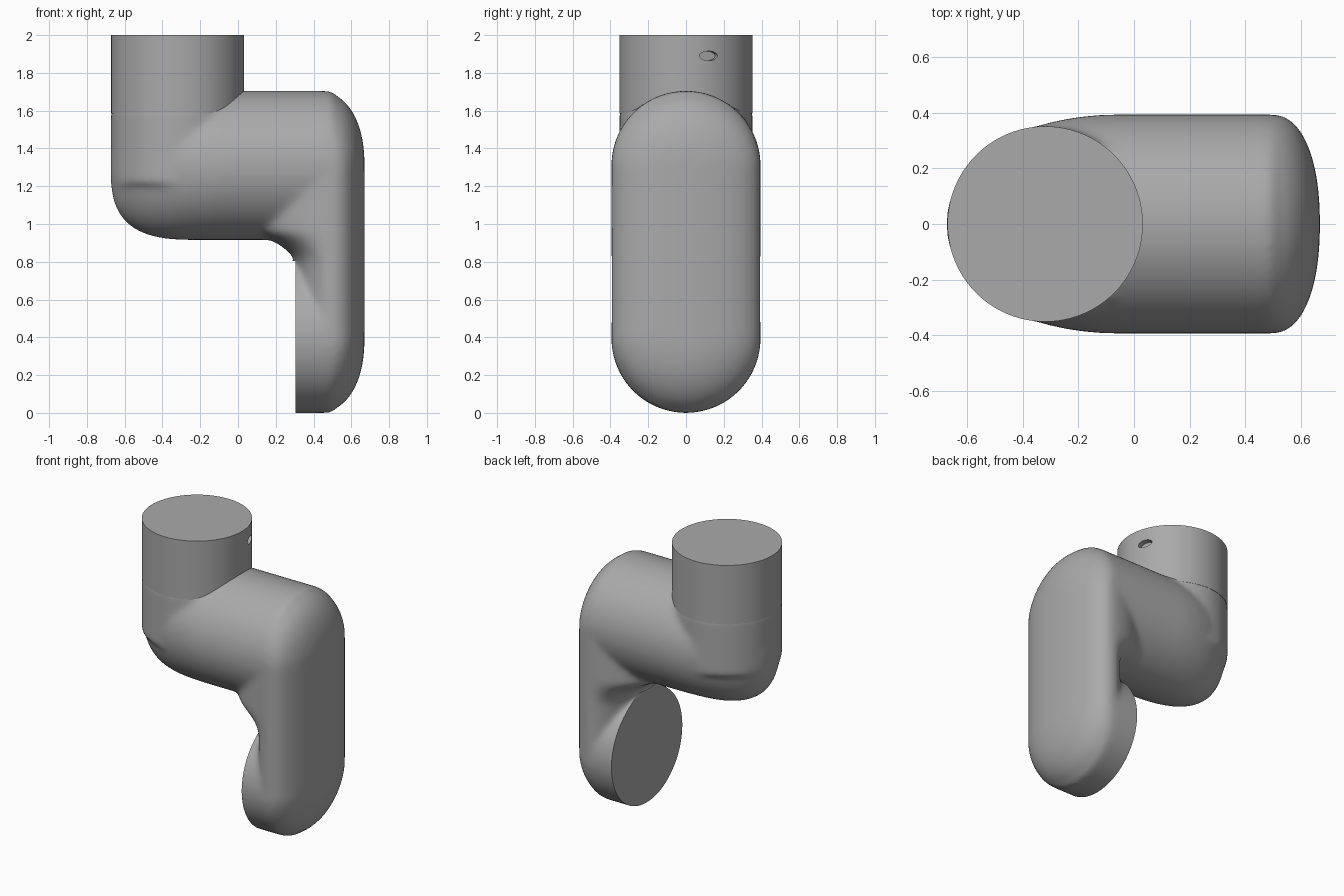
import bpy, bmesh, math
from mathutils import Matrix

cube = bpy.data.objects.get("Cube")
if cube:
    bpy.data.objects.remove(cube, do_unlink=True)

R = 0.395                    # arm tube radius
LOW, HIGH = 0.395, 1.31      # heights of the two joint axes
POST_X, POST_R = -0.32, 0.352
SEG = 96

grey = bpy.data.materials.new("casing_grey")
grey.use_nodes = True
colour = (0.4, 0.4, 0.4, 1)
grey.diffuse_color = colour
grey.node_tree.nodes["Principled BSDF"].inputs["Base Color"].default_value = colour


def loft(bm, rings):
    """Skin closed rings of points and cap both ends."""
    loops = [[bm.verts.new(p) for p in ring] for ring in rings]
    n = len(loops[0])
    for a, b in zip(loops, loops[1:]):
        for i in range(n):
            j = (i + 1) % n
            bm.faces.new((a[i], a[j], b[j], b[i]))
    bm.faces.new(loops[0][::-1])
    bm.faces.new(loops[-1])


def ellipse_ring(x, z, ry, rz):
    """Ring across the x axis."""
    angles = [math.tau * i / SEG for i in range(SEG)]
    return [(x, ry * math.cos(a), z + rz * math.sin(a)) for a in angles]


def cylinder(bm, x, z0, z1, r):
    bmesh.ops.create_cone(bm, cap_ends=True, segments=SEG, radius1=r, radius2=r,
                          depth=z1 - z0, matrix=Matrix.Translation((x, 0, (z0 + z1) / 2)))


def finish(bm, name):
    bmesh.ops.recalc_face_normals(bm, faces=bm.faces)
    mesh = bpy.data.meshes.new(name)
    bm.to_mesh(mesh)
    bm.free()
    mesh.materials.append(grey)
    obj = bpy.data.objects.new(name, mesh)
    bpy.context.collection.objects.link(obj)
    return obj


def apply_all(obj):
    bpy.ops.object.select_all(action='DESELECT')
    bpy.context.view_layer.objects.active = obj
    obj.select_set(True)
    for mod in list(obj.modifiers):
        bpy.ops.object.modifier_apply(modifier=mod.name)


def cut(obj, cutter):
    cutter.hide_render = True
    mod = obj.modifiers.new("cut", 'BOOLEAN')
    mod.operation, mod.solver, mod.object = 'DIFFERENCE', 'EXACT', cutter
    apply_all(obj)
    bpy.data.objects.remove(cutter, do_unlink=True)


def bulge(u, p):
    return max(1 - abs(u) ** p, 0.0) ** (1 / p)


body = bmesh.new()

# horizontal arm with a rounded elbow end
rings = []
for i in range(41):
    a = math.pi / 2 * i / 40
    x = -0.05 - 0.625 * math.cos(a + 0.02 * math.cos(a))
    u = min((x + 0.2) / 0.475, 0)
    rings.append(ellipse_ring(x, HIGH, R * bulge((x + 0.05) / 0.625, 2.1), R * bulge(u, 3)))
rings.append(ellipse_ring(0.5, HIGH, R, R))
loft(body, rings)

# lower joint stub, trimmed flat later
loft(body, [ellipse_ring(0.1, LOW, R, R), ellipse_ring(0.5, LOW, R, R)])

# upright post root
cylinder(body, POST_X, HIGH - 0.1, 1.62, POST_R)

# domed outer shell joining both joints
rings = []
for k in range(-1, 25):
    a = max(k, 0) / 24 * math.radians(89)
    t, s = math.cos(a) ** 0.9, math.sin(a) ** 0.9
    ring = []
    for i in range(SEG):
        b = math.tau * (i + 0.5) / SEG
        base = 0.5 - 0.08 * abs(math.sin(b))
        x = base + (0.67 - base) * s - (0.02 if k < 0 else 0)
        centre = HIGH if math.sin(b) > 0 else LOW
        ring.append((x, R * t * math.cos(b), centre + R * t * math.sin(b)))
    rings.append(ring)
loft(body, rings)

# rounded inner web, flaring into the arm
rings = []
for k in range(41):
    z = LOW + (HIGH - LOW) * k / 40
    flare = 0.13 * min(max(z - 0.78, 0) / 0.135, 1.3) ** 2
    ring = []
    for i in range(SEG):
        b = math.tau * i / SEG
        depth = 0.12 if math.cos(b) > 0 else 0.195 + flare
        ring.append((0.5 + depth * math.cos(b), R * math.sin(b), z))
    rings.append(ring)
loft(body, rings)

# fuse the body and soften its joins
link = finish(body, "link_body")
remesh = link.modifiers.new("fuse", 'REMESH')
remesh.mode, remesh.voxel_size = 'VOXEL', 0.014
soft = link.modifiers.new("soften", 'SMOOTH')
soft.factor, soft.iterations = 0.5, 24
apply_all(link)

# flat mounting face of the lower joint
bm = bmesh.new()
bmesh.ops.create_cube(bm, size=1, matrix=Matrix.Translation((-0.195, 0, 0.305)) @ Matrix.Diagonal((1, 1, 1, 1)))
cut(link, finish(bm, "face_cutter"))

# post collar with a small screw recess
bm = bmesh.new()
cylinder(bm, POST_X, 1.585, 2.0, POST_R)
collar = finish(bm, "post_collar")
bm = bmesh.new()
place = (Matrix.Translation((POST_X, 0, 1.89)) @ Matrix.Rotation(math.radians(20), 4, 'Z')
         @ Matrix.Translation((POST_R, 0, 0)) @ Matrix.Rotation(math.pi / 2, 4, 'Y'))
bmesh.ops.create_cone(bm, cap_ends=True, segments=32, radius1=0.05, radius2=0.05, depth=0.08,
                      matrix=place @ Matrix.Diagonal((0.5, 1, 1, 1)))
cut(collar, finish(bm, "recess_cutter"))

for obj in (link, collar):
    bpy.ops.object.select_all(action='DESELECT')
    bpy.context.view_layer.objects.active = obj
    obj.select_set(True)
    bpy.ops.object.shade_smooth_by_angle(angle=math.radians(35))
